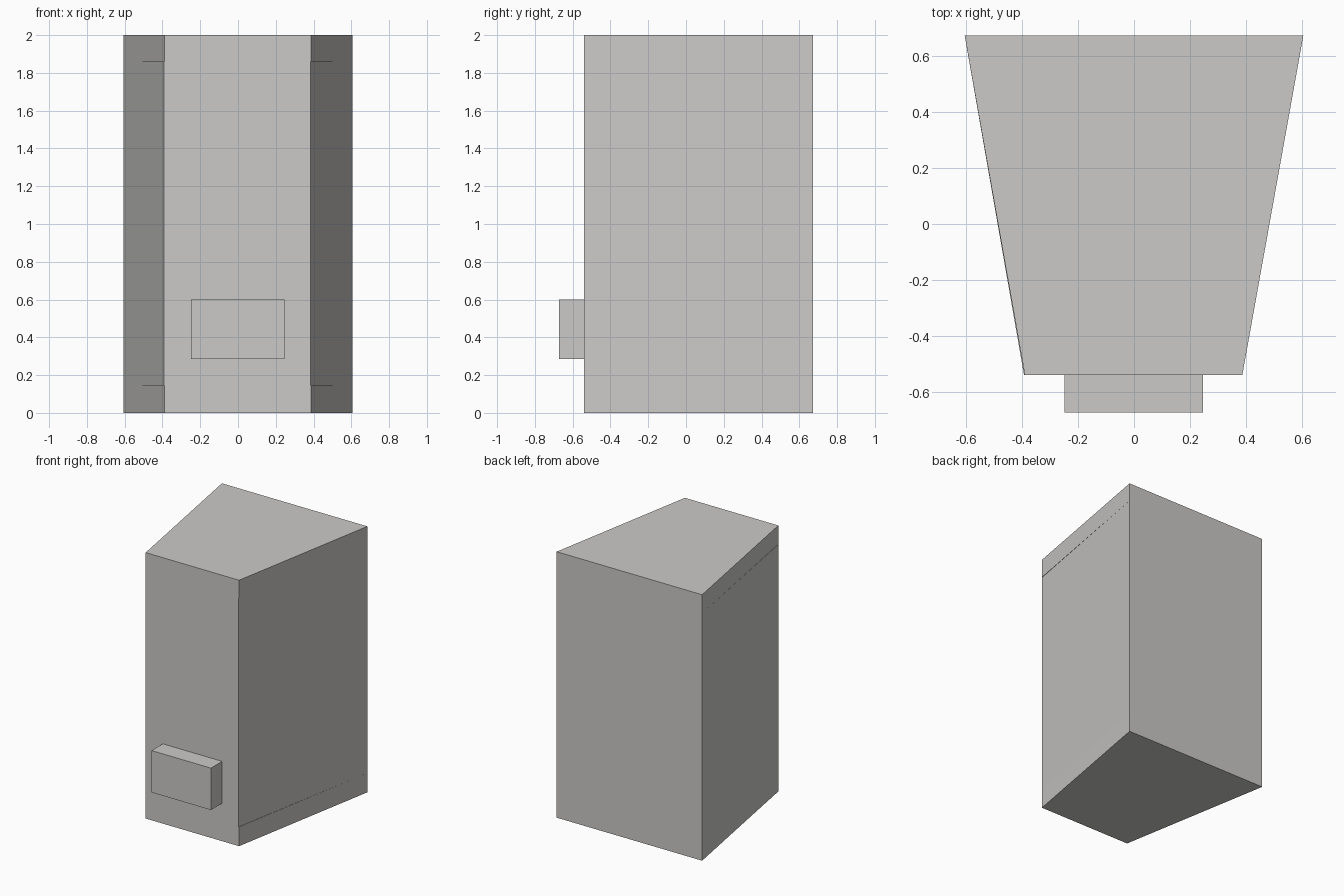
import bpy, bmesh

if "Cube" in bpy.data.objects:
    bpy.data.objects.remove(bpy.data.objects["Cube"])

grey = bpy.data.materials.new("warm grey")
grey.diffuse_color = (0.60, 0.59, 0.575, 1)
grey.use_nodes = True
grey.node_tree.nodes["Principled BSDF"].inputs["Base Color"].default_value = grey.diffuse_color


def prism(name, outline, layers):
    """Stack rings of a plan outline; layers are (z, front-edge shift)."""
    bm = bmesh.new()
    rings = []
    for z, shift in layers:
        rings.append([bm.verts.new((x + (shift if y < 0 else 0), y, z)) for x, y in outline])
    n = len(outline)
    for low, high in zip(rings, rings[1:]):
        for i in range(n):
            j = (i + 1) % n
            bm.faces.new((low[i], low[j], high[j], high[i]))
    bm.faces.new(rings[0][::-1])
    bm.faces.new(rings[-1])
    bm.normal_update()
    mesh = bpy.data.meshes.new(name)
    bm.to_mesh(mesh)
    bm.free()
    mesh.materials.append(grey)
    obj = bpy.data.objects.new(name, mesh)
    bpy.context.collection.objects.link(obj)
    return obj


# Tapered cabinet, with tiny steps near the top and bottom of its sides
cabinet = [(-0.39, -0.54), (0.387, -0.54), (0.605, 0.673), (-0.605, 0.673)]
prism("cabinet", cabinet,
      [(0, 0), (0.145, 0), (0.145, -0.003), (1.86, -0.003), (1.86, 0), (2, 0)])

# Box on the lower front
box = [(-0.248, -0.673), (0.246, -0.673), (0.246, -0.54), (-0.248, -0.54)]
prism("front_box", box, [(0.285, 0), (0.60, 0)])
